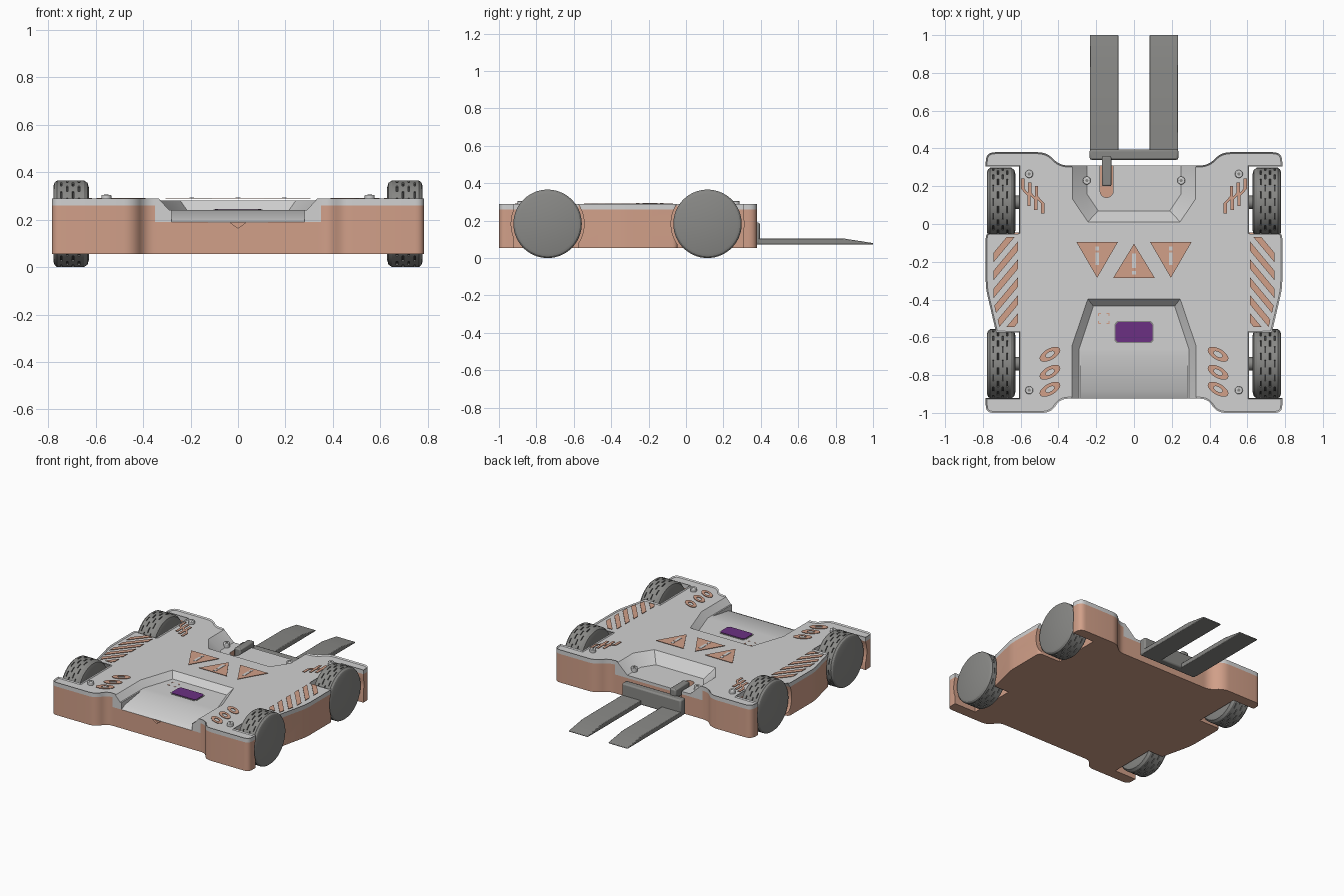
import bpy, bmesh, math
from mathutils import Vector

if "Cube" in bpy.data.objects:
    bpy.data.objects.remove(bpy.data.objects["Cube"])


def material(name, rgb):
    m = bpy.data.materials.new(name)
    m.use_nodes = True
    m.diffuse_color = (*rgb, 1)
    m.node_tree.nodes["Principled BSDF"].inputs["Base Color"].default_value = (*rgb, 1)
    return m


ORANGE = material("salmon orange", (0.64, 0.35, 0.25))
GREY = material("light grey", (0.64, 0.64, 0.64))
METAL = material("dark grey", (0.25, 0.25, 0.24))
GROOVE = material("groove black", (0.04, 0.04, 0.04))
PURPLE = material("screen purple", (0.145, 0.03, 0.225))


def finish(name, bm, *mats):
    bmesh.ops.recalc_face_normals(bm, faces=bm.faces)
    mesh = bpy.data.meshes.new(name)
    bm.to_mesh(mesh)
    bm.free()
    for m in mats:
        mesh.materials.append(m)
    ob = bpy.data.objects.new(name, mesh)
    bpy.context.collection.objects.link(ob)
    return ob


def loft_bm(rings):
    """Closed solid through rings of equal point count."""
    bm = bmesh.new()
    loops = [[bm.verts.new(p) for p in ring] for ring in rings]
    n = len(loops[0])
    for a, b in zip(loops, loops[1:]):
        for i in range(n):
            bm.faces.new((a[i], a[(i + 1) % n], b[(i + 1) % n], b[i]))
    bm.faces.new(loops[0])
    bm.faces.new(loops[-1])
    bmesh.ops.recalc_face_normals(bm, faces=bm.faces)
    return bm


def loft(name, rings, mat):
    return finish(name, loft_bm(rings), mat)


def level(pts, z):
    return [(x, y, z) for x, y in pts]


def across(name, profile, x0, x1, mat):
    """Extrude a (y, z) profile along x."""
    return loft(name, [[(x, y, z) for y, z in profile] for x in (x0, x1)], mat)


def box(name, x0, x1, y0, y1, z0, z1, mat):
    return across(name, [(y0, z0), (y1, z0), (y1, z1), (y0, z1)], x0, x1, mat)


def circle(r, n, cy, cz):
    return [(cy + r * math.cos(t), cz + r * math.sin(t))
            for t in (2 * math.pi * i / n for i in range(n))]


def mirror_half(pts):
    return pts + [(-x, y) for x, y in reversed(pts)]


def rounded(corners, steps=6):
    """Open path with each (x, y, radius) corner eased."""
    out = []
    for i, (x, y, r) in enumerate(corners):
        p = Vector((x, y))
        if not r:
            out.append((x, y))
            continue
        a = p + (Vector(corners[i - 1][:2]) - p).normalized() * r
        b = p + (Vector(corners[i + 1][:2]) - p).normalized() * r
        for k in range(steps + 1):
            t = k / steps
            out.append(tuple(a * (1 - t) ** 2 + p * 2 * t * (1 - t) + b * t * t))
    return out


def bevel(ob, width):
    m = ob.modifiers.new("soft edges", "BEVEL")
    m.width, m.segments = width, 2


# Body outline, right half from front to back
half = rounded([
    (.335, -.925, 0), (.39, -.925, .04), (.44, -1, .045), (.785, -1, .04),
    (.785, -.92, 0), (.61, -.92, 0), (.61, -.575, 0), (.73, -.575, .01),
    (.785, -.34, .04), (.785, -.045, .03), (.61, -.045, 0), (.61, .305, 0),
    (.785, .305, 0), (.785, .38, .05), (.46, .38, .05), (.395, .31, .045), (.335, .31, 0)])
outline = mirror_half(half)
bm = loft_bm([level(outline, z) for z in (.055, .19, .26, .29)])
top = [f for f in bm.faces if f.normal.z > .9]
rim = list(top[0].verts)
bmesh.ops.inset_region(bm, faces=top, thickness=.008)
for v in rim:
    v.co.z = .282
body = finish("body_shell", bm, ORANGE, GREY)


# Cutters: dishes, front ramp, fork slot, front notch, wheel arches
def dish(name, outer, inner, floor):
    a, b = Vector((0, 0, 0)), []
    low, high = level(mirror_half(inner), floor), level(mirror_half(outer), .29)
    over = [tuple(Vector(h) + (Vector(h) - Vector(l)) * .2) for l, h in zip(low, high)]
    return loft(name, [low, over], GREY)


WHEEL_Y, WHEEL_Z, WHEEL_R = (-.74, .115), .183, .183
cutters = [
    dish("front_dish_cutter", [(.335, -1.1), (.335, -.64), (.25, -.39)],
         [(.29, -1.1), (.29, -.66), (.215, -.435)], .24),
    dish("rear_dish_cutter", [(.335, .5), (.335, .13), (.25, .005)],
         [(.25, .5), (.25, .16), (.19, .07)], .21),
    across("ramp_cutter", [(-.7, .24), (-.885, .21), (-.965, .17), (-.965, .26), (-.7, .26)],
           -.28, .28, GREY),
    loft("notch_cutter", [[(-.035, y, .189), (.035, y, .189), (0, y, .165)]
                          for y in (-.95, -.91)], ORANGE)]
slot = [(-.18, .4), (-.18, .175)] + [
    (-.145 - .035 * math.cos(t), .175 - .035 * math.sin(t))
    for t in (math.pi * k / 8 for k in range(1, 8))] + [(-.11, .175), (-.11, .4)]
cutters.append(loft("slot_cutter", [level(slot, .165), level(slot, .25)], ORANGE))
for s in (-1, 1):
    for y in WHEEL_Y:
        cutters.append(across("arch_cutter", circle(.195, 48, y, WHEEL_Z),
                              s * .612, s * .9, ORANGE))
for c in cutters:
    m = body.modifiers.new("cut", "BOOLEAN")
    m.operation, m.solver, m.object = "DIFFERENCE", "EXACT", c
    c.hide_render = True
deps = bpy.context.evaluated_depsgraph_get()
cut_mesh = bpy.data.meshes.new_from_object(body.evaluated_get(deps))
body.modifiers.clear()
body.data = cut_mesh
cut_mesh.materials.clear()
cut_mesh.materials.append(ORANGE)
cut_mesh.materials.append(GREY)
for c in cutters:
    bpy.data.objects.remove(c)
# Grey cover on top and lining the dishes, orange below
for p in cut_mesh.polygons:
    c = p.center
    p.material_index = int(c.z > .26 or (c.z > .1885 and abs(c.x) < .345))


# Wheels with dashed tread grooves
def wheel(name, s, y):
    rows = (.67, .695, .72, .745)
    prof = [(.628, .15), (.634, .172), (.65, WHEEL_R)]
    for g in rows:
        prof += [(g - .004, WHEEL_R), (g + .004, WHEEL_R)]
    prof += [(.762, WHEEL_R), (.773, .174), (.778, .16)]
    bm = loft_bm([[(s * x, a, b) for a, b in circle(r, 60, y, WHEEL_Z)] for x, r in prof])
    dashes = []
    for f in bm.faces:
        c = f.calc_center_median()
        seg = int((math.atan2(c.z - WHEEL_Z, c.y - y) / math.tau + 1) * 60)
        for k, g in enumerate(rows):
            if abs(abs(c.x) - g) < .001 and len(f.verts) == 4 and (seg + 2 * k) % 4 < 2:
                dashes.append(f)
    bmesh.ops.inset_region(bm, faces=dashes, thickness=.0005, depth=-.006)
    for f in dashes:
        f.material_index = 1
    finish(name, bm, METAL, GROOVE)
    across(name + "_axle", circle(.035, 20, y, WHEEL_Z), s * .6, s * .64, METAL)


for s, side in ((1, "left"), (-1, "right")):
    for y, end in zip(WHEEL_Y, ("front", "rear")):
        wheel(f"{end}_{side}_wheel", s, y)

# Fork carriage
bevel(box("fork_bracket", -.235, .235, .34, .395, .072, .19, METAL), .01)
bevel(box("fork_arm", -.17, -.12, .2, .36, .17, .235, METAL), .008)
for s, side in ((1, "left"), (-1, "right")):
    fork = across(f"{side}_fork", [(.37, .072), (.37, .105), (.84, .105), (1, .08), (1, .072)],
                  s * .082, s * .234, METAL)
    bevel(fork, .006)


# Flat markings
def plates(name, polys, z, mat, h=.003, planes=()):
    bm = bmesh.new()
    for poly in polys:
        bm.faces.new([bm.verts.new((x, y, z)) for x, y in poly])
    for co, no in planes:
        bmesh.ops.bisect_plane(bm, geom=bm.verts[:] + bm.edges[:] + bm.faces[:],
                               plane_co=(*co, z), plane_no=(*no, 0), clear_outer=True)
    up = bmesh.ops.extrude_face_region(bm, geom=bm.faces[:])["geom"]
    for v in up:
        if isinstance(v, bmesh.types.BMVert):
            v.co.z += h
    return finish(name, bm, mat)


def rect(cx, cy, w, h):
    return [(cx - w, cy - h), (cx + w, cy - h), (cx + w, cy + h), (cx - w, cy + h)]


TOP = .2895
plates("warning_triangles", [
    [(x - .11, y), (x + .11, y), (x, tip)]
    for x, y, tip in ((-.195, -.095, -.285), (.195, -.095, -.285), (0, -.285, -.105))], TOP, ORANGE)
marks = [rect(0, -.195, .01, .038), rect(0, -.258, .01, .01)]
for x in (-.195, .195):
    marks += [rect(x, -.13, .01, .01), rect(x, -.185, .01, .033)]
plates("warning_marks", marks, TOP, GREY, .005)

for s, side in ((1, "left"), (-1, "right")):
    # Diagonal hazard stripes clipped to the side pod
    bands = []
    for k in range(7):
        c = .02 - .095 * k
        bands.append([(s * .6, c), (s * .8, c - .24), (s * .8, c - .29), (s * .6, c - .05)])
    plates(f"{side}_hazard_stripes", bands, TOP, ORANGE, planes=[
        ((s * .615, 0), (-s, 0)), ((s * .745, 0), (s, 0)), ((0, -.07), (0, 1)),
        ((0, -.545), (0, -1)), ((s * .762, -.34), (s, -.24))])
    # Bent lines at the rear corner
    bends = []
    for k in range(3):
        x, d = .475 + .036 * k, .02 * k
        path = [(x, .055 + d), (x, .11 + d), (x + .032, .145 + d), (x + .032, .2 + d)]
        for (xa, ya), (xb, yb) in zip(path, path[1:]):
            bends.append([(s * xa, ya), (s * (xa + .018), ya), (s * (xb + .018), yb), (s * xb, yb)])
    plates(f"{side}_bent_lines", bends, TOP, ORANGE)
    # Slanted rings at the front corner
    quads = []
    for cy in (-.69, -.785, -.875):
        def oval(t, r, tilt=.022):
            u = r * math.cos(t)
            return s * (.445 + u * .055), cy + r * math.sin(t) * .033 - u * tilt
        for i in range(20):
            a, b = math.tau * i / 20, math.tau * (i + 1) / 20
            quads.append([oval(a, 1), oval(b, 1), oval(b, .42), oval(a, .42)])
    plates(f"{side}_slanted_rings", quads, TOP, ORANGE)
    # Cover screws
    for x, y, z in ((.555, -.88, .305), (.555, .265, .305), (.25, .23, .24)):
        pts = circle(.021, 20, s * x, y)
        screw = loft(f"{side}_screw", [level(pts, z - .04), level(pts, z)], GREY)
        bevel(screw, .004)
        plates(f"{side}_screw_socket", [circle(.009, 6, s * x, y)], z, METAL, .001)

# Screen and small corner ticks on the front dish floor
octagon = mirror_half([(.085, -.625), (.098, -.612), (.098, -.535), (.085, -.52)])
plates("screen_frame", [[(x * 1.06, -.5725 + (y + .5725) * 1.12) for x, y in octagon]],
       .2395, METAL, .003)
plates("screen", [octagon], .24, PURPLE, .006)
ticks = []
for sx in (-1, 1):
    for sy in (-1, 1):
        cx, cy = -.16 + sx * .028, -.5 + sy * .026
        ticks += [rect(cx - sx * .006, cy, .007, .0025), rect(cx, cy - sy * .006, .0025, .007)]
plates("floor_ticks", ticks, .2395, ORANGE, .002)

# Smooth shading with sharp creases
for ob in bpy.context.collection.objects:
    ob.select_set(ob.type == "MESH")
bpy.context.view_layer.objects.active = body
bpy.ops.object.shade_smooth_by_angle()
